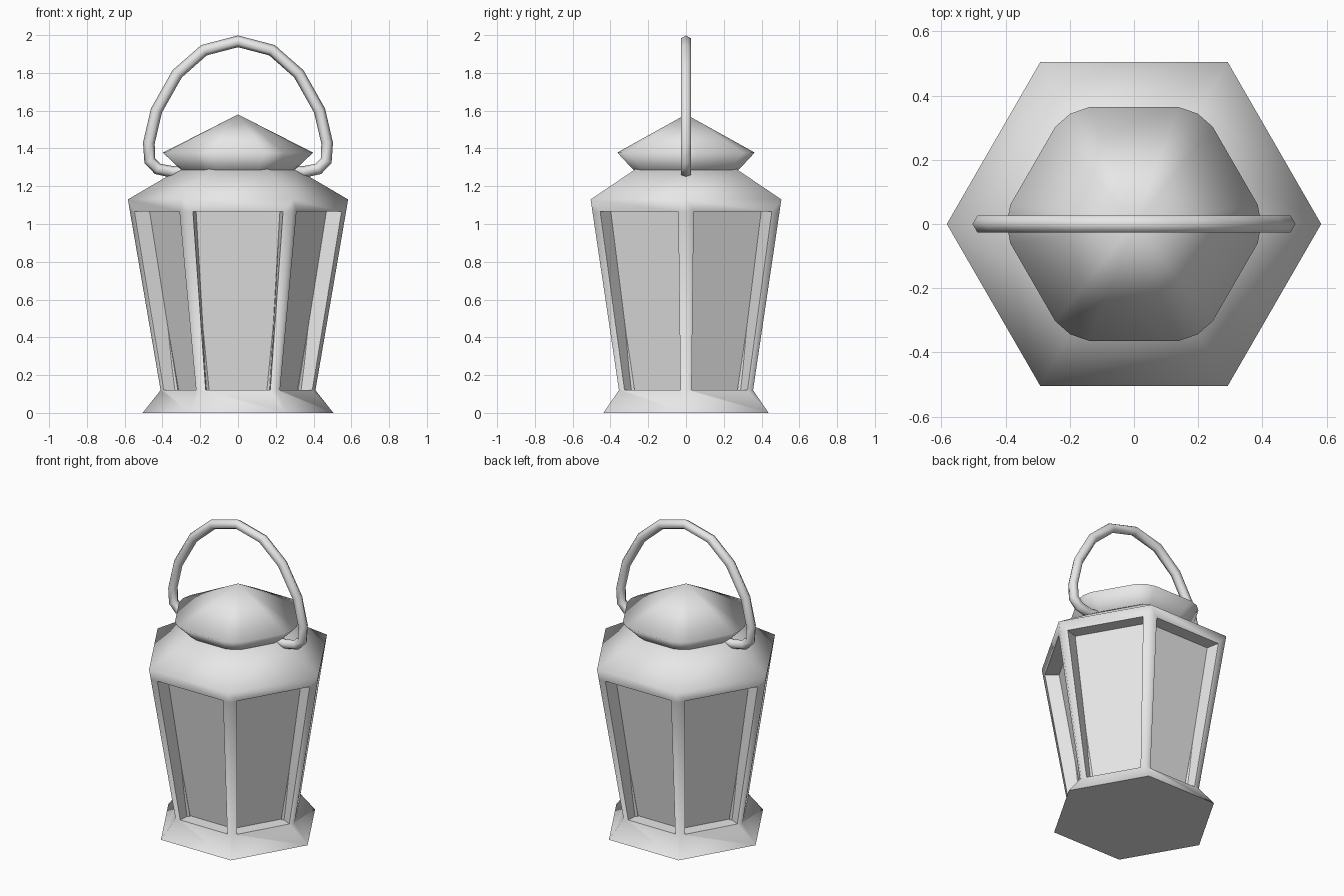
import bpy, bmesh, math
from mathutils import Vector

if "Cube" in bpy.data.objects:
    bpy.data.objects.remove(bpy.data.objects["Cube"])

metal = bpy.data.materials.new("pale_grey_metal")
metal.use_nodes = True
GREY = (0.8, 0.8, 0.8, 1)
metal.diffuse_color = GREY
metal.node_tree.nodes["Principled BSDF"].inputs["Base Color"].default_value = GREY


def finish(bm, name):
    bmesh.ops.recalc_face_normals(bm, faces=bm.faces)
    for f in bm.faces:
        f.smooth = True
    mesh = bpy.data.meshes.new(name)
    bm.to_mesh(mesh)
    bm.free()
    mesh.materials.append(metal)
    obj = bpy.data.objects.new(name, mesh)
    bpy.context.collection.objects.link(obj)
    return obj


def hexagon(radius, z):
    return [Vector((radius * math.cos(i * math.pi / 3),
                    radius * math.sin(i * math.pi / 3), z)) for i in range(6)]


def sharpen(face):
    for e in face.edges:
        e.smooth = False


def bridge(bm, a, b):
    n = len(a)
    return [bm.faces.new((a[i], a[(i + 1) % n], b[(i + 1) % n], b[i])) for i in range(n)]


# Lantern body: flared base, six recessed windows, sloping shoulder
MARGIN, DEPTH = 0.083, 0.083
bm = bmesh.new()
foot, sill, lintel, eave, neck = [
    [bm.verts.new(p) for p in hexagon(r, z)]
    for r, z in ((0.505, 0), (0.41, 0.12), (0.572, 1.065), (0.583, 1.13), (0.31, 1.29))]
sharpen(bm.faces.new(foot))
bm.faces.new(neck)
bridge(bm, eave, neck)
for i in range(6):
    j = (i + 1) % 6
    mid = math.radians(60 * i + 30)
    inward = Vector((-math.cos(mid), -math.sin(mid), 0)) * DEPTH
    outer, inner = [], []
    for ring, narrowing in ((sill, 0.005), (lintel, 0.017)):
        p, q = ring[i].co, ring[j].co
        along = (q - p).normalized()
        a, b = p.lerp(q, MARGIN), q.lerp(p, MARGIN)
        outer.append([bm.verts.new(a), bm.verts.new(b)])
        inner.append([bm.verts.new(a + inward + along * narrowing),
                      bm.verts.new(b + inward - along * narrowing)])
    (a, b), (c, d) = outer
    bm.faces.new((foot[i], foot[j], sill[j], b, a, sill[i]))
    bm.faces.new((lintel[i], c, d, lintel[j], eave[j], eave[i]))
    bm.faces.new((sill[i], a, c, lintel[i]))
    bm.faces.new((b, sill[j], lintel[j], d))
    pane = [inner[0][0], inner[0][1], inner[1][1], inner[1][0]]
    for wall in bridge(bm, [a, b, d, c], pane):
        sharpen(wall)
    bm.faces.new(pane)
finish(bm, "lantern_body")


# Cap: hexagon with rounded corners rising to a point
def rounded_hexagon(radius, z):
    pts = hexagon(radius, z)
    ring = []
    for i, p in enumerate(pts):
        ring += [p.lerp(pts[i - 1], 1 / 6),
                 Vector((p.x * 0.945, p.y * 0.945, z)),
                 p.lerp(pts[(i + 1) % 6], 1 / 6)]
    return ring


bm = bmesh.new()
under, rim = [[bm.verts.new(p) for p in rounded_hexagon(r, z)]
              for r, z in ((0.32, 1.285), (0.42, 1.378))]
sharpen(bm.faces.new(under))
bridge(bm, under, rim)
apex = bm.verts.new((0, 0, 1.58))
for i in range(len(rim)):
    bm.faces.new((rim[i], rim[(i + 1) % len(rim)], apex))
finish(bm, "cap")

# Carrying handle: six-sided tube swept along a mirrored path
half = [(0.27, 1.285), (0.345, 1.275), (0.425, 1.292), (0.467, 1.335), (0.472, 1.428),
        (0.432, 1.6), (0.322, 1.795), (0.18, 1.92)]
path = [Vector((x, 0, z)) for x, z in half + [(0, 1.967)]]
path += [Vector((-x, 0, z)) for x, z in reversed(half)]
TUBE = 0.031
bm = bmesh.new()
rings = []
for i, p in enumerate(path):
    before, after = path[max(i - 1, 0)], path[min(i + 1, len(path) - 1)]
    tangent = ((p - before).normalized() + (after - p).normalized()).normalized()
    side = Vector((0, 1, 0))
    out = side.cross(tangent)
    rings.append([bm.verts.new(p + TUBE * (out * math.cos(k * math.pi / 3)
                                           + side * math.sin(k * math.pi / 3)))
                  for k in range(6)])
for r, s in zip(rings, rings[1:]):
    bridge(bm, r, s)
for end in (rings[0], rings[-1]):
    sharpen(bm.faces.new(end))
finish(bm, "handle")
